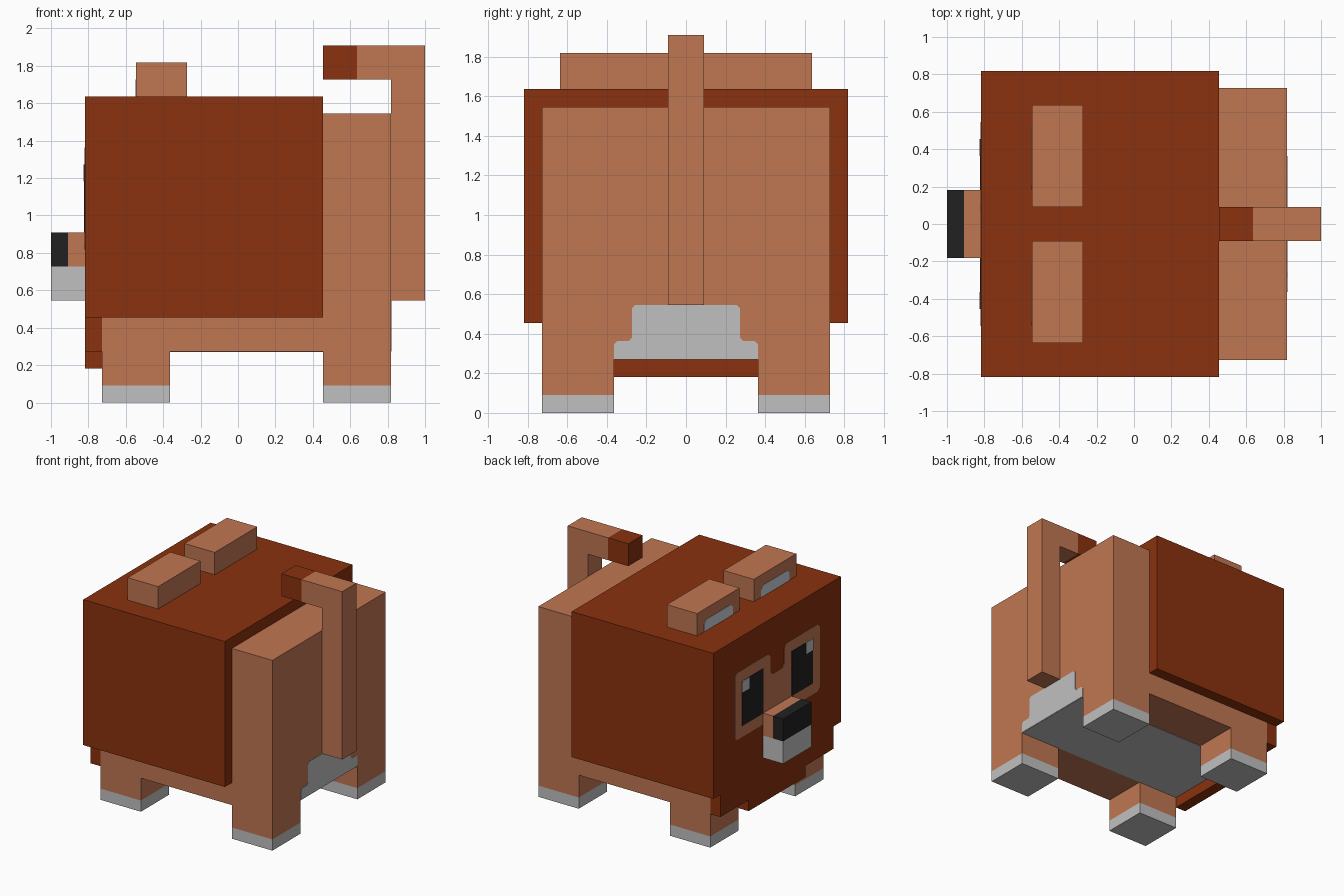
import bpy
import bmesh
from mathutils import Vector

U = 1 / 11      # one block unit
SKIN = 0.003    # thickness step of painted plates

if "Cube" in bpy.data.objects:
    bpy.data.objects.remove(bpy.data.objects["Cube"], do_unlink=True)


def material(name, rgb):
    lin = [((c / 255 + 0.055) / 1.055) ** 2.4 if c > 10 else c / 255 / 12.92 for c in rgb]
    mat = bpy.data.materials.new(name)
    mat.use_nodes = True
    mat.diffuse_color = (*lin, 1)
    mat.node_tree.nodes["Principled BSDF"].inputs["Base Color"].default_value = (*lin, 1)
    return mat


RUST = material("rust_brown", (138, 50, 14))
TAN = material("warm_tan", (192, 118, 82))
WHITE = material("pale_grey", (192, 192, 192))
EAR = material("cool_pale_grey", (204, 211, 220))
BLACK = material("near_black", (33, 33, 33))


def finish(name, bm, mat):
    bmesh.ops.recalc_face_normals(bm, faces=bm.faces)
    mesh = bpy.data.meshes.new(name)
    bm.to_mesh(mesh)
    bm.free()
    mesh.materials.append(mat)
    obj = bpy.data.objects.new(name, mesh)
    bpy.context.collection.objects.link(obj)
    return obj


def box(name, mat, x, y, z):
    """Box from (min, max) ranges in block units."""
    bm = bmesh.new()
    bmesh.ops.create_cube(bm, size=1)
    for v in bm.verts:
        v.co = [(r[0] if c < 0 else r[1]) * U for c, r in zip(v.co, (x, y, z))]
    return finish(name, bm, mat)


def plate(name, mat, x, out, outline, cut=0.0, square_base=False):
    """Thin plate on the plane at x, standing out by `out`, from a (y, z) outline with clipped corners."""
    pts = [Vector(p) for p in outline]
    base = min(p.y for p in pts)
    loop = []
    for i, p in enumerate(pts):
        if cut and not (square_base and p.y == base):
            for q in (pts[i - 1], pts[(i + 1) % len(pts)]):
                loop.append(p + (q - p).normalized() * cut)
        else:
            loop.append(p)
    bm = bmesh.new()
    face = bm.faces.new([bm.verts.new((x * U, p.x * U, p.y * U)) for p in loop])
    ext = bmesh.ops.extrude_face_region(bm, geom=[face], use_keep_orig=True)
    for v in ext["geom"]:
        if isinstance(v, bmesh.types.BMVert):
            v.co.x += out
    return finish(name, bm, mat)


def rect(y0, y1, z0, z1):
    return [(y0, z0), (y1, z0), (y1, z1), (y0, z1)]


# Body, head and collar
box("body", TAN, (-8, 9), (-8, 8), (3, 17))
box("head", RUST, (-9, 5), (-9, 9), (5, 18))
box("collar", RUST, (-9, -8), (-8, 8), (3, 5))
box("chest_tuft", RUST, (-9, -8), (-4, 4), (2, 3))

# Pale belly and rump patch
belly = box("belly_patch", WHITE, (-8, 9), (-4, 4), (3 - SKIN / U, 3))
plate("rump_patch", WHITE, 9, SKIN,
      [(-4, 3), (4, 3), (4, 4), (3, 4), (3, 6), (-3, 6), (-3, 4), (-4, 4)], 0.17, True)

# Legs with pale feet
for end, x in (("front", (-8, -4)), ("back", (5, 9))):
    for side, y in (("near", (-8, -4)), ("far", (4, 8))):
        box(f"{end}_leg_{side}", TAN, x, y, (1, 3))
        box(f"{end}_foot_{side}", WHITE, x, y, (0, 1))

# Tail rising behind the body and bending forward to a dark tip
box("tail_upright", TAN, (9, 11), (-1, 1), (6, 21))
box("tail_bend", TAN, (7, 9), (-1, 1), (19, 21))
box("tail_tip", RUST, (5, 7), (-1, 1), (19, 21))

# Snout and nose
box("muzzle_top", TAN, (-10, -9), (-2, 2), (8, 10))
box("nose", BLACK, (-11, -10), (-2, 2), (8, 10))
box("jaw", WHITE, (-11, -9), (-2, 2), (6, 8))

# Face mask
plate("face_mask", TAN, -9, -SKIN,
      [(-6, 9), (6, 9), (6, 15), (1, 15), (1, 13), (-1, 13), (-1, 15), (-6, 15)], 0.3)

# Eyes and ears on both sides
for side, s in (("near", -1), ("far", 1)):
    plate(f"eye_{side}", BLACK, -9, -2 * SKIN, rect(2 * s, 5 * s, 10, 14))
    plate(f"eye_glint_{side}", WHITE, -9, -3 * SKIN, rect(4 * s, 5 * s, 13, 14))
    box(f"ear_{side}", TAN, (-6, -3), sorted((s, 7 * s)), (18, 20))
    plate(f"inner_ear_{side}", EAR, -6, -SKIN, rect(2 * s, 6 * s, 18, 19), 0.3, True)
